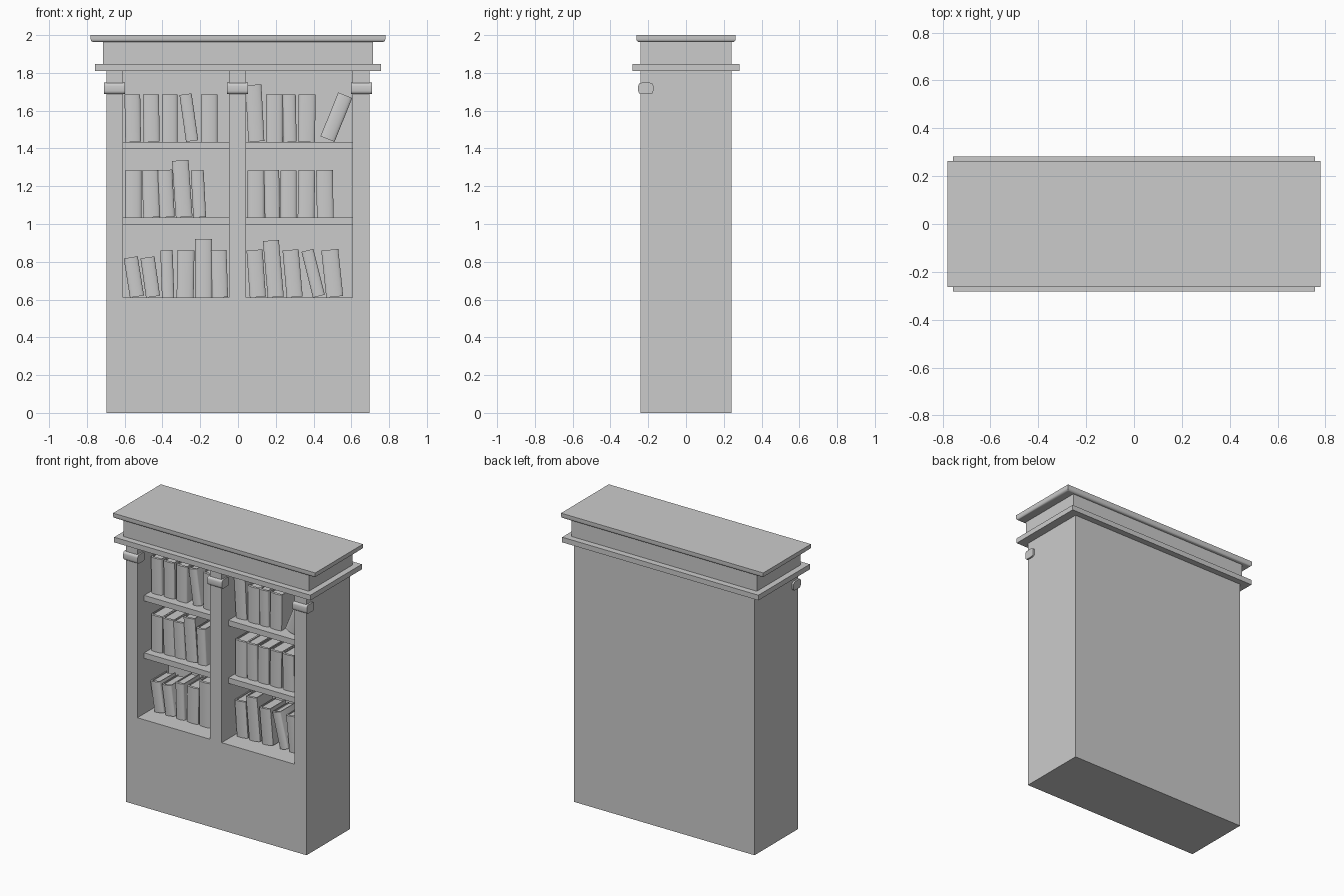
import bpy, bmesh
from math import radians, sin, cos, pi
from mathutils import Matrix, Vector

cube = bpy.data.objects.get("Cube")
if cube:
    bpy.data.objects.remove(cube, do_unlink=True)

# One plain grey for everything
grey = bpy.data.materials.new("plain grey")
grey.use_nodes = True
grey.diffuse_color = (0.6, 0.6, 0.6, 1)
grey.node_tree.nodes["Principled BSDF"].inputs["Base Color"].default_value = (0.6, 0.6, 0.6, 1)


def add_box(bm, low, high):
    low, high = Vector(low), Vector(high)
    matrix = Matrix.Translation((low + high) / 2) @ Matrix.Diagonal((*(high - low), 1))
    return bmesh.ops.create_cube(bm, size=1, matrix=matrix)["verts"]


def add_prism(bm, points, direction):
    face = bm.faces.new([bm.verts.new(p) for p in points])
    result = bmesh.ops.extrude_face_region(bm, geom=[face], use_keep_orig=True)
    moved = [v for v in result["geom"] if isinstance(v, bmesh.types.BMVert)]
    bmesh.ops.translate(bm, verts=moved, vec=direction)


def finish(bm, name, smooth=False):
    bmesh.ops.recalc_face_normals(bm, faces=bm.faces)
    mesh = bpy.data.meshes.new(name)
    bm.to_mesh(mesh)
    bm.free()
    mesh.materials.append(grey)
    obj = bpy.data.objects.new(name, mesh)
    bpy.context.collection.objects.link(obj)
    if smooth:
        bpy.ops.object.select_all(action="DESELECT")
        obj.select_set(True)
        bpy.context.view_layer.objects.active = obj
        bpy.ops.object.shade_smooth_by_angle(angle=radians(35))
    return obj


def box(name, low, high):
    bm = bmesh.new()
    add_box(bm, low, high)
    return finish(bm, name)


def rounded_box(name, low, high, radius, pick):
    """Box whose edges chosen by pick(edge centre, edge direction) are rounded."""
    bm = bmesh.new()
    add_box(bm, low, high)
    edges = [e for e in bm.edges
             if pick((e.verts[0].co + e.verts[1].co) / 2,
                     (e.verts[1].co - e.verts[0].co).normalized())]
    bmesh.ops.bevel(bm, geom=edges, offset=radius, segments=4, profile=0.5, affect="EDGES")
    return finish(bm, name, True)


# Cabinet: solid base, two sides and a centre post in one front profile
FRONT, INNER, BACK = -0.24, 0.1, 0.24
SIDE, FLOOR, TOP = 0.697, 0.61, 1.81
bays = {"left": (0.042, 0.605), "right": (-0.608, -0.048)}
outline = [(-SIDE, 0), (SIDE, 0), (SIDE, TOP)]
for start, end in bays.values():
    outline += [(end, TOP), (end, FLOOR), (start, FLOOR), (start, TOP)]
outline.append((-SIDE, TOP))
bm = bmesh.new()
add_prism(bm, [(x, FRONT, z) for x, z in outline], (0, INNER - FRONT, 0))
finish(bm, "cabinet_frame")
box("back_panel", (-SIDE, INNER, 0), (SIDE, BACK, TOP))

# Shelves
shelf_tops = [FLOOR, 1.034, 1.435]
for side, (start, end) in bays.items():
    for z in shelf_tops[1:]:
        box(f"{side}_shelf", (start, -0.165, z - 0.039), (end, INNER, z))

# Crown: ledge, frieze and cornice with a rounded lower edge
box("crown_ledge", (-0.757, -0.283, TOP), (0.757, 0.283, 1.846))
box("crown_frieze", (-0.715, FRONT, 1.846), (0.715, BACK, 1.963))
rounded_box("crown_cornice", (-0.78, -0.263, 1.963), (0.78, 0.263, 2), 0.016,
            lambda c, d: c.z < 1.97)

# Rounded capitals on the three uprights
for x in (-0.653, -0.003, 0.653):
    rounded_box("capital", (x - 0.056, -0.253, 1.687), (x + 0.056, -0.173, 1.748), 0.018,
                lambda c, d: abs(d.x) > 0.9)


def book(x, z, width, height, lean):
    """Curved spine and two covers wrapped round a recessed page block."""
    front, depth, skin, bulge = -0.1, 0.17, 0.007, 0.012
    half = width / 2

    def spine(r, push):
        angles = [pi * i / 8 for i in range(9)]
        return [(-r * cos(a), front - push * sin(a), 0) for a in angles]

    inner = half - skin
    outer_wall = [(-half, front + depth, 0)] + spine(half, bulge) + [(half, front + depth, 0)]
    inner_wall = [(inner, front + depth, 0), (inner, front + skin, 0),
                  (-inner, front + skin, 0), (-inner, front + depth, 0)]
    bm = bmesh.new()
    add_prism(bm, outer_wall + inner_wall, (0, 0, height))
    add_box(bm, (-inner, front + skin, skin), (inner, front + depth - skin, height - skin))
    lift = half * sin(radians(abs(lean)))
    bm.transform(Matrix.Translation((x, 0, z + lift)) @ Matrix.Rotation(radians(lean), 4, "Y"))
    finish(bm, "book", True)


# Books per shelf, bottom up: foot position, width, lean and, where unusual, height
book_rows = [
    [(-.535, .075, -9, .21), (-.45, .075, -8, .21), (-.37, .065, -2), (-.28, .09, 1),
     (-.182, .09, 0, .31), (-.095, .085, -2),
     (.105, .085, -4), (.2, .085, -5, .3), (.3, .085, -5), (.428, .065, -14), (.512, .09, -6)],
    [(-.555, .088, 0), (-.457, .088, -2), (-.375, .08, -3), (-.285, .088, -4, .3),
     (-.203, .068, -3),
     (.095, .088, 0), (.182, .08, -1), (.268, .085, 0), (.36, .088, 1), (.462, .088, -1)],
    [(-.555, .083, -1), (-.457, .085, -1), (-.362, .083, 0), (-.243, .065, -8), (-.153, .088, 0),
     (.097, .085, -3, .3), (.193, .088, 0), (.275, .07, -1), (.362, .09, 1), (.474, .08, 22)],
]
for shelf, row in zip(shelf_tops, book_rows):
    for x, width, lean, *tall in row:
        book(x, shelf, width, tall[0] if tall else 0.25, lean)
